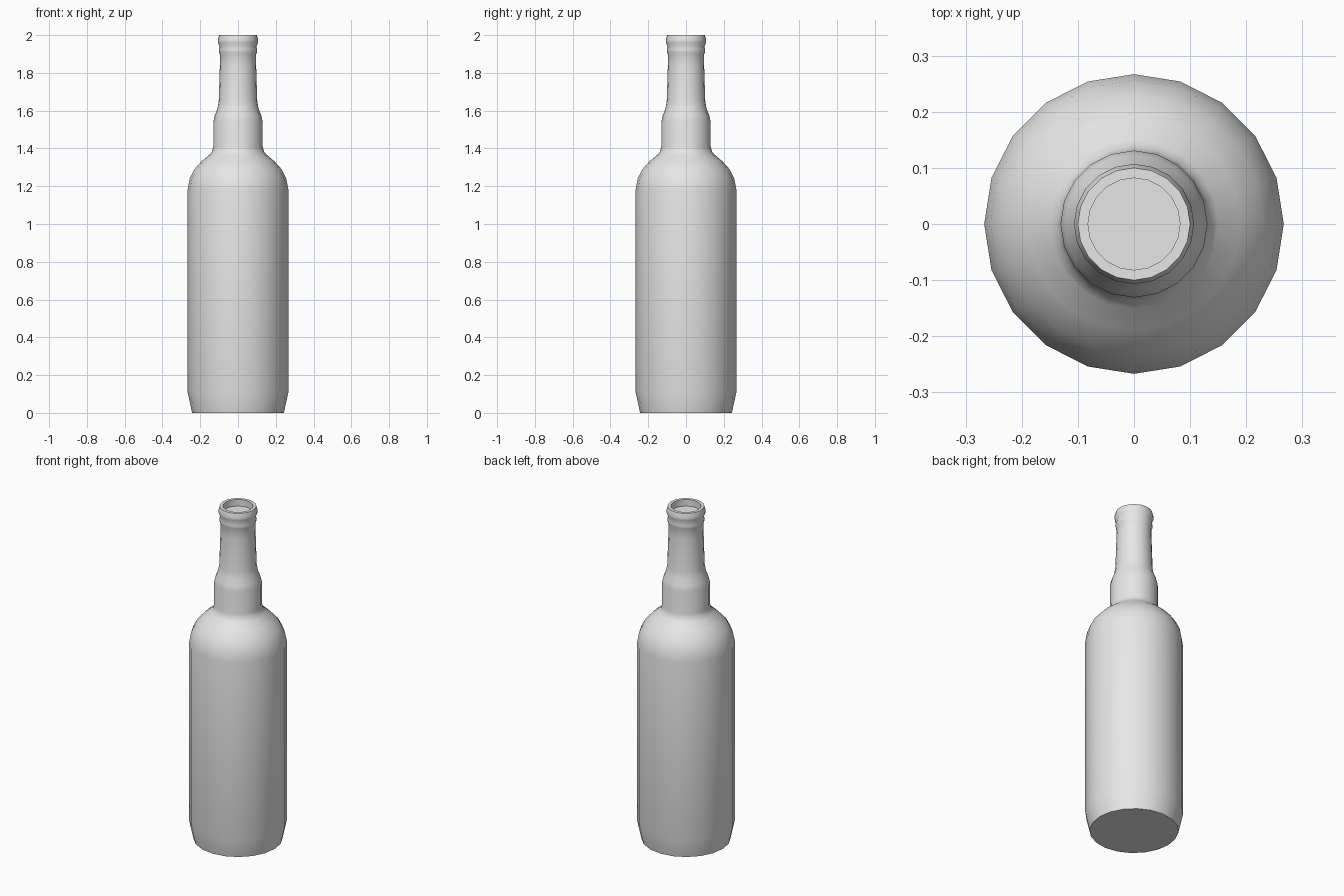
import bpy
import bmesh
import math

if "Cube" in bpy.data.objects:
    bpy.data.objects.remove(bpy.data.objects["Cube"], do_unlink=True)

SIDES = 20

# One plain grey glass colour
glass = bpy.data.materials.new("grey_glass")
glass.use_nodes = True
colour = (0.8, 0.8, 0.8, 1)
glass.diffuse_color = colour
glass.node_tree.nodes["Principled BSDF"].inputs["Base Color"].default_value = colour

# Half profile (radius, height), grouped by region
base = [(0, 0), (0.243, 0), (0.267, 0.11)]
shoulder = [(0.267, 1.18), (0.256, 1.24), (0.231, 1.29), (0.19, 1.335),
            (0.15, 1.368), (0.137, 1.385), (0.131, 1.41)]
neck = [(0.131, 1.54), (0.123, 1.575), (0.109, 1.61), (0.102, 1.65),
        (0.096, 1.84), (0.095, 1.895)]
lip = [(0.1, 1.908), (0.101, 1.925), (0.098, 1.94), (0.106, 1.96),
       (0.107, 1.975), (0.1, 2.0)]
mouth = [(0.082, 2.0), (0.082, 1.96), (0, 1.96)]


def lathe(name, profile):
    """Spin a half profile around z into a closed surface."""
    bm = bmesh.new()
    verts = [bm.verts.new((r, 0, z)) for r, z in profile]
    edges = [bm.edges.new(pair) for pair in zip(verts, verts[1:])]
    bmesh.ops.spin(bm, geom=verts + edges, cent=(0, 0, 0), axis=(0, 0, 1),
                   angle=math.tau, steps=SIDES)
    bmesh.ops.remove_doubles(bm, verts=bm.verts, dist=0.0005)
    bmesh.ops.recalc_face_normals(bm, faces=bm.faces)
    mesh = bpy.data.meshes.new(name)
    bm.to_mesh(mesh)
    bm.free()
    mesh.materials.append(glass)
    obj = bpy.data.objects.new(name, mesh)
    bpy.context.collection.objects.link(obj)
    return obj


bottle = lathe("bottle", base + shoulder + neck + lip + mouth)

# Smooth curves, crisp base and rim
bpy.ops.object.select_all(action="DESELECT")
bottle.select_set(True)
bpy.context.view_layer.objects.active = bottle
bpy.ops.object.shade_smooth_by_angle(angle=math.radians(60))
